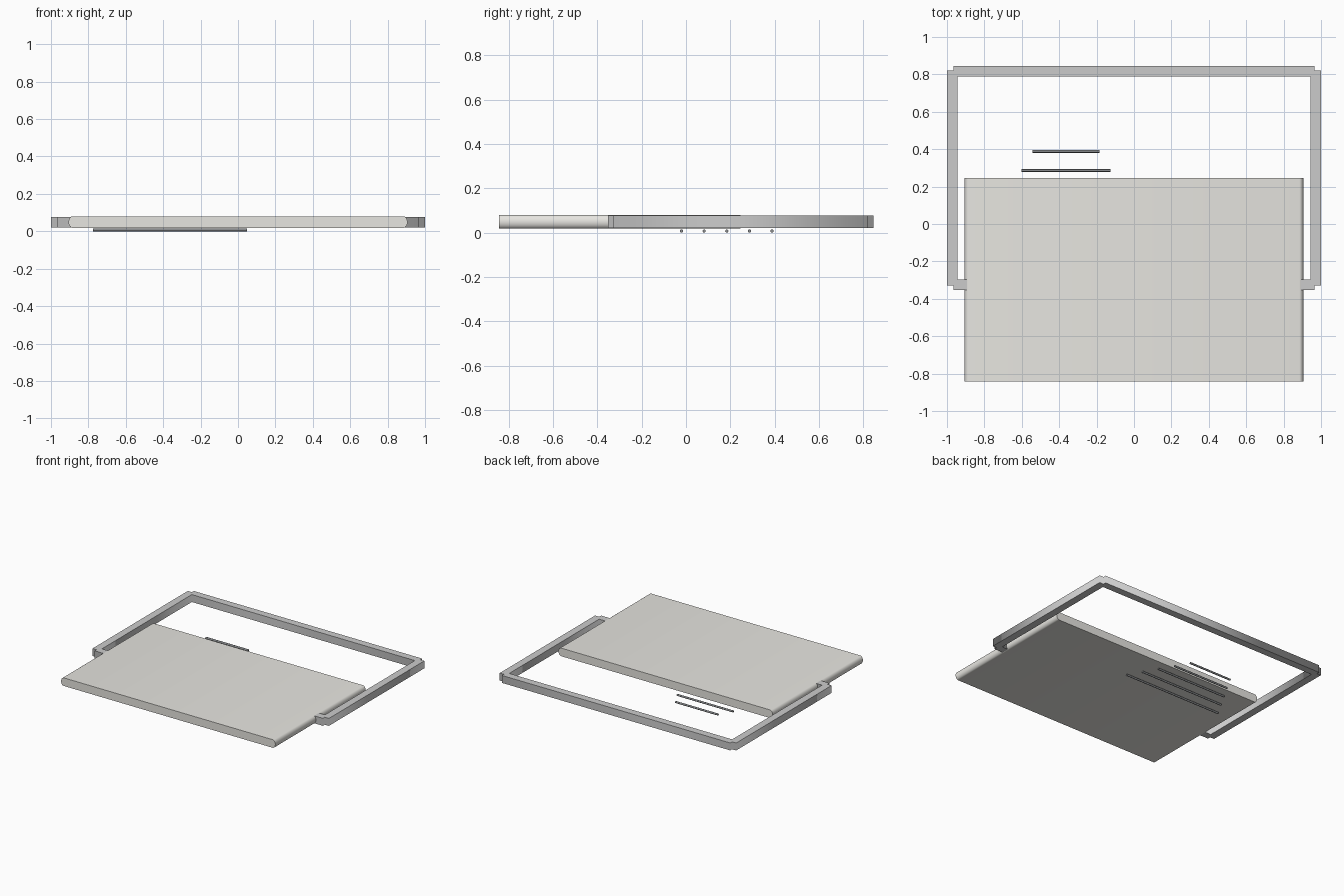
import bpy, bmesh, math
from mathutils import Matrix

if "Cube" in bpy.data.objects:
    bpy.data.objects.remove(bpy.data.objects["Cube"])


def material(name, rgb):
    m = bpy.data.materials.new(name)
    m.diffuse_color = (*rgb, 1)
    m.use_nodes = True
    m.node_tree.nodes["Principled BSDF"].inputs["Base Color"].default_value = m.diffuse_color
    return m


def finish(obj, angle=40):
    bpy.ops.object.select_all(action='DESELECT')
    obj.select_set(True)
    bpy.context.view_layer.objects.active = obj
    bpy.ops.object.shade_smooth_by_angle(angle=math.radians(angle))


def mesh_object(name, bm, mat=None):
    bmesh.ops.recalc_face_normals(bm, faces=bm.faces)
    me = bpy.data.meshes.new(name)
    bm.to_mesh(me)
    bm.free()
    obj = bpy.data.objects.new(name, me)
    bpy.context.collection.objects.link(obj)
    if mat:
        me.materials.append(mat)
    finish(obj)
    return obj


# Frame: rectangular ring with stepped outer corners, extruded upward
XO, XB, XI = 1.0, 0.965, 0.943       # rail outside, bar end, rail inside
YC, YO, YS, YI = 0.246, 0.599, 0.576, 0.543
outer = []
for sx, sy in ((1, 1), (-1, 1), (-1, -1), (1, -1)):
    corner = [(XO, YS), (XB, YS), (XB, YO)]
    if sx * sy < 0:
        corner.reverse()
    outer += [(sx * x, YC + sy * y) for x, y in corner]
inner = [(XI, YC + YI), (-XI, YC + YI), (-XI, YC - YI), (XI, YC - YI)]

curve = bpy.data.curves.new("frame", 'CURVE')
curve.dimensions = '2D'
curve.fill_mode = 'BOTH'
curve.extrude = 0.0285
for loop in (outer, inner):
    spline = curve.splines.new('POLY')
    spline.points.add(len(loop) - 1)
    for p, (x, y) in zip(spline.points, loop):
        p.co = (x, y, 0, 1)
    spline.use_cyclic_u = True
frame = bpy.data.objects.new("frame", curve)
frame.location.z = 0.049
bpy.context.collection.objects.link(frame)
frame.select_set(True)
bpy.context.view_layer.objects.active = frame
bpy.ops.object.convert(target='MESH')

# Panel: slab with rounded left and right edges, covering the front bar
N, ZC, RZ, RX = 10, 0.049, 0.031, 0.022
profile = []
for side in (1, -1):
    for i in range(N + 1):
        a = -math.pi / 2 + math.pi * i / N
        profile.append((side * (0.884 + RX * math.cos(a)), ZC + side * RZ * math.sin(a)))
bm = bmesh.new()
face = bm.faces.new([bm.verts.new((x, -0.843, z)) for x, z in profile])
ext = bmesh.ops.extrude_face_region(bm, geom=[face])
bmesh.ops.translate(bm, vec=(0, 1.09, 0),
                    verts=[v for v in ext["geom"] if isinstance(v, bmesh.types.BMVert)])
mesh_object("panel", bm, material("warm_grey", (0.80, 0.79, 0.75)))

# Rods: five thin parallel bars below, getting shorter toward the back
dark = material("dark_grey", (0.25, 0.26, 0.27))
for i in range(5):
    bm = bmesh.new()
    bmesh.ops.create_cone(
        bm, cap_ends=True, segments=12, radius1=0.0072, radius2=0.0072,
        depth=2 * (0.412 - 0.058 * i),
        matrix=Matrix.Translation((-0.364, -0.02 + 0.102 * i, 0.0072))
        @ Matrix.Rotation(math.pi / 2, 4, 'Y'))
    mesh_object(f"rod_{i + 1}", bm, dark)
